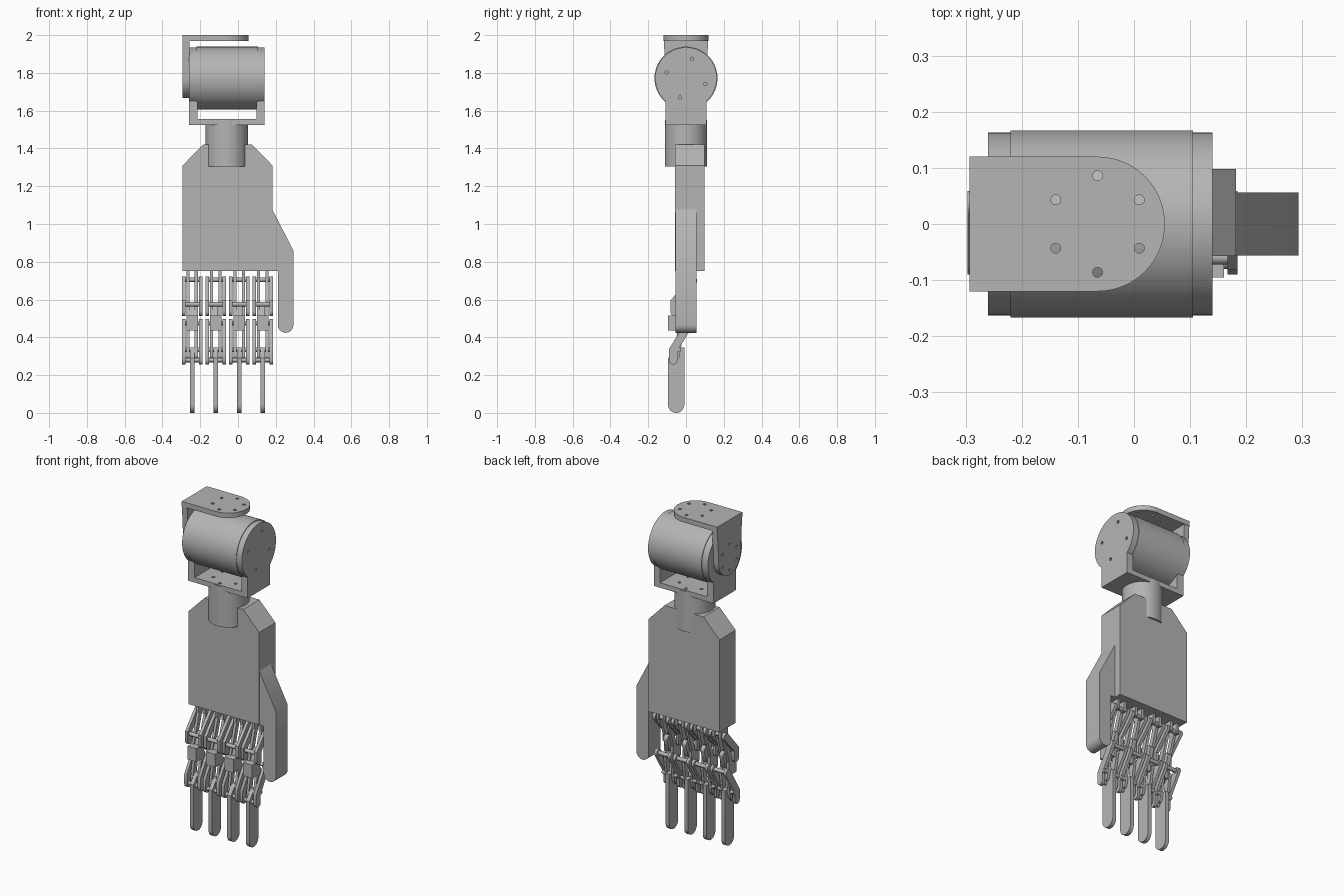
import bpy, bmesh
from math import sin, cos, pi, radians, hypot, atan2
from mathutils import Matrix

cube = bpy.data.objects.get("Cube")
if cube:
    bpy.data.objects.remove(cube, do_unlink=True)

grey = bpy.data.materials.new("machined_grey")
grey.use_nodes = True
colour = (0.46, 0.46, 0.46, 1)
grey.diffuse_color = colour
grey.node_tree.nodes["Principled BSDF"].inputs["Base Color"].default_value = colour

# Profile axes: x -> (y, z), y -> (x, z), z -> (x, y)
FRAMES = {
    "x": Matrix(((0, 0, 1), (1, 0, 0), (0, 1, 0))).to_4x4(),
    "y": Matrix(((1, 0, 0), (0, 0, -1), (0, 1, 0))).to_4x4(),
    "z": Matrix.Identity(4),
}


def arc(cu, cv, r, start=0, end=360, n=24):
    full = abs(end - start) == 360
    steps = n if full else n + 1
    angles = [radians(start + (end - start) * i / n) for i in range(steps)]
    return [(cu + r * cos(a), cv + r * sin(a)) for a in angles]


def capsule(a, b, r, n=8):
    """Round-ended bar between two profile points."""
    d = atan2(b[1] - a[1], b[0] - a[0]) * 180 / pi
    return arc(*b, r, d - 90, d + 90, n) + arc(*a, r, d + 90, d + 270, n)


def hole_ring(cu, cv, ring, count, first):
    return [arc(cu + ring * cos(radians(first + 360 * i / count)),
                cv + ring * sin(radians(first + 360 * i / count)), 0.009, n=10)
            for i in range(count)]


def slab(name, axis, outline, lo, hi, holes=()):
    """Extrude a filled outline with holes along an axis."""
    curve = bpy.data.curves.new(name, "CURVE")
    curve.dimensions = "2D"
    curve.fill_mode = "BOTH"
    curve.extrude = (hi - lo) / 2
    for loop in [outline, *holes]:
        spline = curve.splines.new("POLY")
        spline.points.add(len(loop) - 1)
        for point, (u, v) in zip(spline.points, loop):
            point.co = (u, v, 0, 1)
        spline.use_cyclic_u = True
    temp = bpy.data.objects.new(name, curve)
    bpy.context.collection.objects.link(temp)
    graph = bpy.context.evaluated_depsgraph_get()
    mesh = bpy.data.meshes.new_from_object(temp.evaluated_get(graph))
    bpy.data.objects.remove(temp, do_unlink=True)
    bpy.data.curves.remove(curve)

    middle = (lo + hi) / 2 * (-1 if axis == "y" else 1)
    mesh.transform(FRAMES[axis] @ Matrix.Translation((0, 0, middle)))
    bm = bmesh.new()
    bm.from_mesh(mesh)
    bmesh.ops.remove_doubles(bm, verts=bm.verts, dist=1e-5)
    bmesh.ops.recalc_face_normals(bm, faces=bm.faces)
    bm.to_mesh(mesh)
    bm.free()
    mesh.materials.clear()
    mesh.materials.append(grey)
    obj = bpy.data.objects.new(name, mesh)
    bpy.context.collection.objects.link(obj)
    bpy.ops.object.select_all(action="DESELECT")
    obj.select_set(True)
    bpy.context.view_layer.objects.active = obj
    bpy.ops.object.shade_smooth_by_angle(angle=radians(35))
    return obj


def rect(u0, u1, v0, v1):
    return [(u0, v0), (u1, v0), (u1, v1), (u0, v1)]


# Wrist motor
AXLE, NECK = 1.772, -0.06
slab("motor_body", "x", arc(0, AXLE, 0.167, n=64), -0.22, 0.105)

# Upper bracket: round-nosed plate and tapered arm
nose = arc(NECK - 0.005, 0, 0.12, -90, 90, 32)
slab("upper_bracket_plate", "z", nose + [(-0.293, 0.12), (-0.293, -0.12)],
     1.97, 2.0, hole_ring(NECK - 0.005, 0, 0.086, 6, 30))
slab("upper_bracket_arm", "x",
     arc(0, AXLE, 0.106, 180, 360, 24) + [(0.118, 1.975), (-0.118, 1.975)],
     -0.293, -0.258, hole_ring(0, AXLE, 0.078, 6, 30))

# Lower fork: keyhole-shaped cheeks and base
half = 0.108
cut = atan2(-(0.163 ** 2 - half ** 2) ** 0.5, half) * 180 / pi
cheek = arc(0, AXLE, 0.163, cut, 180 - cut, 48) + [(-half, 1.525), (half, 1.525)]
for side, lo, hi in (("right", -0.26, -0.215), ("left", 0.098, 0.14)):
    slab("fork_cheek_" + side, "x", cheek, lo, hi, hole_ring(0, AXLE, 0.107, 4, 73))
slab("fork_base", "z", rect(-0.23, 0.11, -half, half), 1.525, 1.555,
     hole_ring(NECK, 0, 0.086, 6, 30))

# Neck
slab("neck", "z", arc(NECK, 0, 0.112, n=48), 1.305, 1.55)

# Palm and thumb
slab("palm", "y", [(-0.293, 0.75), (0.182, 0.75), (0.182, 1.31), (0.075, 1.42),
                   (-0.185, 1.42), (-0.293, 1.31)], -0.057, 0.098)
slab("thumb", "y", arc(0.252, 0.465, 0.041, 180, 360, 16)
     + [(0.293, 0.86), (0.18, 1.08), (0.15, 1.08), (0.15, 0.75), (0.211, 0.75)],
     -0.056, 0.056)

# Bent link outline, hung from a lower pivot
def link(y, z, top_y, top_z, r=0.022):
    return (arc(y, z, r, 180, 360, 8) + [(y + r, z + 0.05)]
            + arc(top_y, top_z, r, -30, 150, 8) + [(y - r, z + 0.06)])


upper = link(-0.06, 0.535, 0.037, 0.70)
lower = link(-0.068, 0.278, 0.02, 0.475)
PINS = [(0.037, 0.705), (-0.06, 0.575), (0.02, 0.475), (-0.068, 0.28), (-0.04, 0.335)]

# Four fingers
for i in range(4):
    x = -0.243 + 0.1245 * i
    tag = f"_{i + 1}"
    slab("fingertip" + tag, "x",
         arc(-0.052, 0.043, 0.043, 180, 360, 16)
         + [(-0.009, 0.345), (-0.05, 0.345), (-0.095, 0.29)], x - 0.012, x + 0.012)
    slab("middle_block" + tag, "x", rect(-0.095, -0.02, 0.435, 0.515),
         x - 0.03, x + 0.03)
    slab("middle_hinge" + tag, "x", capsule((-0.03, 0.50), (-0.01, 0.56), 0.022),
         x - 0.013, x + 0.013)
    for s in (-1, 1):
        outer, inner = x + s * 0.045, x + s * 0.022
        slab("upper_link" + tag, "x", upper, outer - 0.009, outer + 0.009)
        slab("lower_link" + tag, "x", lower, outer - 0.009, outer + 0.009)
        slab("knuckle_tab" + tag, "x", rect(-0.01, 0.055, 0.69, 0.76),
             inner - 0.008, inner + 0.008)
        slab("upper_rod" + tag, "x", capsule((-0.045, 0.50), (0.015, 0.70), 0.014),
             inner - 0.008, inner + 0.008)
        slab("lower_rod" + tag, "x", capsule((-0.05, 0.30), (-0.025, 0.46), 0.016),
             inner - 0.008, inner + 0.008)
    for y, z in PINS:
        slab("hinge_pin" + tag, "x", arc(y, z, 0.012, n=12), x - 0.053, x + 0.053)
